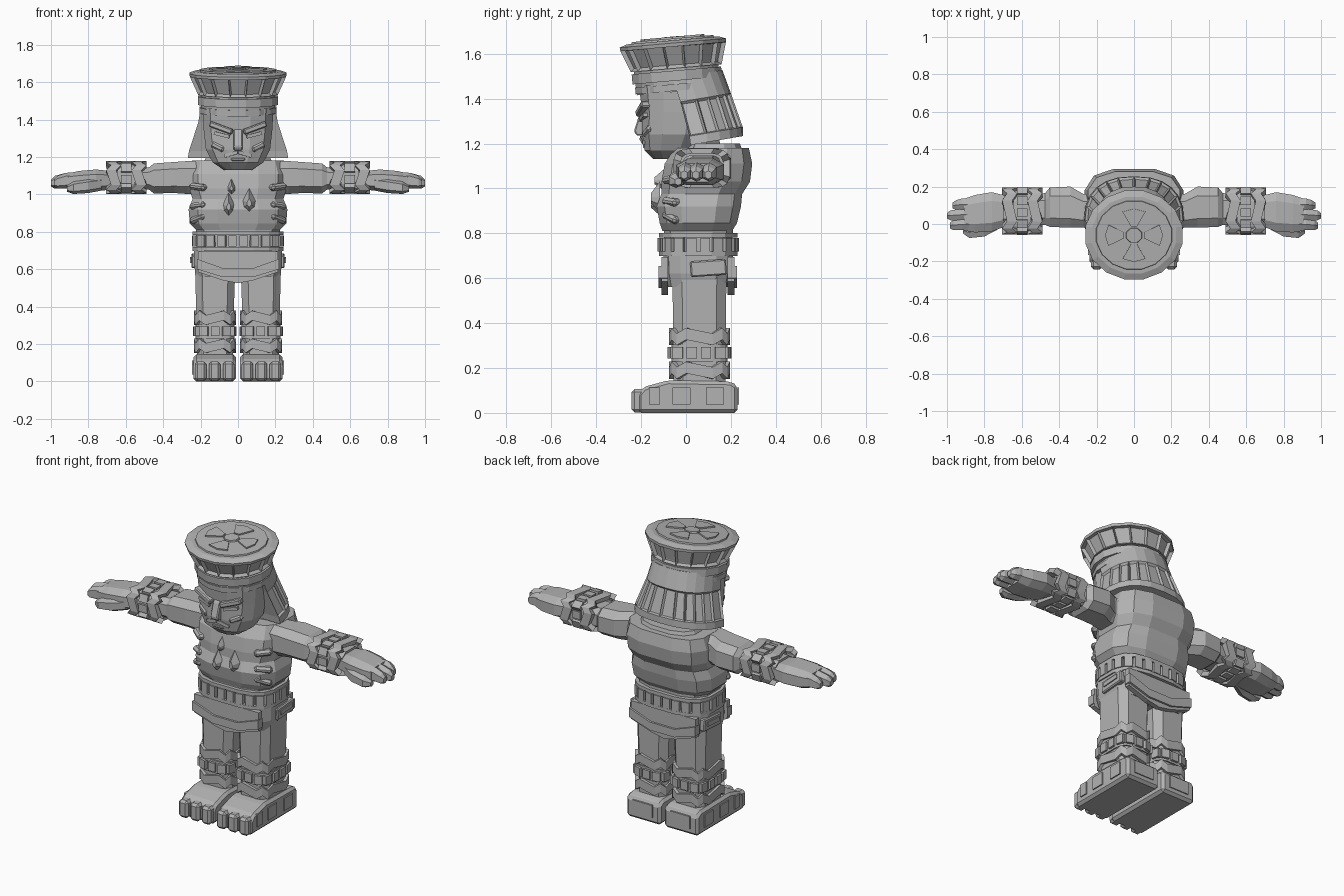
import bpy, bmesh, math
from mathutils import Vector, Matrix, Euler

if "Cube" in bpy.data.objects:
    bpy.data.objects.remove(bpy.data.objects["Cube"])

STONE = bpy.data.materials.new("grey stone")
STONE.use_nodes = True
COL = (0.45, 0.45, 0.45, 1)
STONE.diffuse_color = COL
STONE.node_tree.nodes["Principled BSDF"].inputs["Base Color"].default_value = COL


def finish(bm, name, pair=False, turn=None):
    """Make an object from bm, or a left and right pair of objects."""
    if turn:
        bm.transform(turn)
    for side in (["left_", "right_"] if pair else [""]):
        if side == "right_":
            bm.transform(Matrix.Scale(-1, 4, (1, 0, 0)))
        bmesh.ops.recalc_face_normals(bm, faces=bm.faces)
        me = bpy.data.meshes.new(side + name)
        bm.to_mesh(me)
        me.materials.append(STONE)
        bpy.context.collection.objects.link(bpy.data.objects.new(side + name, me))
    bm.free()


def outline(n, p, half=False):
    """Rounded-square outline with n points, reaching 1 each way."""
    pts = []
    for i in range(n + (1 if half else 0)):
        t = math.pi * i / n if half else 2 * math.pi * (i + 0.5) / n
        c, s = math.cos(t), math.sin(t)
        pts.append((math.copysign(abs(c) ** (2 / p), c), math.copysign(abs(s) ** (2 / p), s)))
    m, k = max(q[0] for q in pts), max(q[1] for q in pts)
    return [(a / m, b / k) for a, b in pts]


def place(axis, h, a, b):
    return Vector((a, b, h)) if axis == "z" else Vector((h, a, b))


def loft(name, rings, n=8, p=3, axis="z", pair=False, turn=None, loop=False,
         zig=0, half=False, slope=0, panels=None, depth=-0.012):
    """Skin rings of (height, centre a, centre b, radius a, radius b)."""
    bm = bmesh.new()
    shape = outline(n, p, half)
    rows = [[bm.verts.new(place(axis, h + zig * (i % 2 - 0.5) + slope * (cb + v * rb),
                                ca + u * ra, cb + v * rb))
             for i, (u, v) in enumerate(shape)] for h, ca, cb, ra, rb in rings]
    inset, m = [], len(shape)
    for r in range(len(rows) if loop else len(rows) - 1):
        low, top = rows[r], rows[(r + 1) % len(rows)]
        for i in range(m):
            j = (i + 1) % m
            f = bm.faces.new((low[i], low[j], top[j], top[i]))
            if panels and panels(r, i):
                inset.append(f)
    if not loop:
        bm.faces.new(rows[0][::-1])
        bm.faces.new(rows[-1])
    bmesh.ops.recalc_face_normals(bm, faces=bm.faces)
    if inset:
        bmesh.ops.inset_individual(bm, faces=inset, thickness=0.012, depth=depth)
    finish(bm, name, pair, turn)


def band(name, lo, hi, ca, cb, ra, rb, n=16, p=4, **kw):
    """Closed strap around a limb or the trunk."""
    k = 0.75
    loft(name, [(lo, ca, cb, ra * k, rb * k), (lo, ca, cb, ra, rb),
                (hi, ca, cb, ra, rb), (hi, ca, cb, ra * k, rb * k)], n, p, loop=True, **kw)


def plates(name, mid, tall, ca, cb, ra, rb, count, wide, thick=0.03, n=16, p=4, axis="z", pair=False):
    """Row of square studs evenly spaced around an outline."""
    bm = bmesh.new()
    pts = [Vector((ca + u * ra, cb + v * rb)) for u, v in outline(n, p)]
    edges = list(zip(pts, pts[1:] + pts[:1]))
    step = sum((b - a).length for a, b in edges) / count
    want, walked = step / 2, 0
    for a, b in edges:
        size, t = (b - a).length, (b - a).normalized()
        out = Vector((t.y, -t.x))
        while want < walked + size:
            c = a + t * (want - walked)
            vs = []
            for h in (-0.5, 0.5):
                for s, d in ((-1, -1), (1, -1), (1, 0), (-1, 0)):
                    q = c + t * s * wide / 2 + out * d * thick
                    vs.append(bm.verts.new(place(axis, mid + h * tall, q.x, q.y)))
            bm.faces.new(vs[:4])
            bm.faces.new(vs[4:])
            for i in range(4):
                j = (i + 1) % 4
                bm.faces.new((vs[i], vs[j], vs[4 + j], vs[4 + i]))
            want += step
        walked += size
    finish(bm, name, pair)


def box(name, loc, size, rot=(0, 0, 0), pair=False, bevel=0.0, turn=None):
    bm = bmesh.new()
    bmesh.ops.create_cube(bm, size=1, matrix=Matrix.Diagonal((*size, 1)))
    if bevel:
        bmesh.ops.bevel(bm, geom=bm.edges[:], offset=bevel, segments=1, affect="EDGES")
    bm.transform(Matrix.Translation(loc) @ Euler([math.radians(a) for a in rot]).to_matrix().to_4x4())
    finish(bm, name, pair, turn)


def prism(name, pts, lo, hi, axis, pair=False, bevel=0.0, turn=None, tip=1.0):
    """Extrude a flat outline along an axis; tip scales the far end."""
    bm = bmesh.new()
    mu, mv = (sum(q[k] for q in pts) / len(pts) for k in (0, 1))
    put = {"x": lambda u, v, w: (w, u, v), "y": lambda u, v, w: (u, w, v),
           "z": lambda u, v, w: (u, v, w)}[axis]
    a = [bm.verts.new(put(u, v, lo)) for u, v in pts]
    b = [bm.verts.new(put(mu + (u - mu) * tip, mv + (v - mv) * tip, hi)) for u, v in pts]
    bm.faces.new(a)
    bm.faces.new(b[::-1])
    for i in range(len(pts)):
        j = (i + 1) % len(pts)
        bm.faces.new((a[i], a[j], b[j], b[i]))
    bmesh.ops.recalc_face_normals(bm, faces=bm.faces)
    if bevel:
        bmesh.ops.bevel(bm, geom=bm.edges[:], offset=bevel, segments=1, affect="EDGES")
    finish(bm, name, pair, turn)


# Feet with toes and side panels
prism("foot", [(-0.215, 0), (-0.215, 0.085), (-0.19, 0.115), (-0.08, 0.145), (0.2, 0.14),
               (0.23, 0.12), (0.23, 0)], 0.012, 0.238, "x", pair=True, bevel=0.015)
for i, x in enumerate((0.05, 0.125, 0.2)):
    box(f"toe_{i}", (x, -0.2, 0.054), (0.062, 0.085, 0.105), pair=True, bevel=0.014)
for i, (y, w) in enumerate(((-0.14, 0.05), (-0.02, 0.08), (0.13, 0.08))):
    box(f"foot_panel_{i}", (0.239, y, 0.075), (0.012, w, 0.075), pair=True)
box("heel_panel", (0.125, 0.23, 0.075), (0.13, 0.012, 0.075), pair=True)

# Legs and ankle straps
loft("leg", [(0.1, 0.123, 0.06, 0.095, 0.115), (0.36, 0.123, 0.06, 0.1, 0.118),
             (0.62, 0.122, 0.06, 0.108, 0.12)], 8, 4, pair=True)
for nm, z in (("upper", 0.34), ("lower", 0.19)):
    band(f"{nm}_ankle_strap", z - 0.026, z + 0.026, 0.124, 0.06, 0.112, 0.135, zig=0.024, pair=True)
band("ankle_core", 0.23, 0.305, 0.124, 0.06, 0.104, 0.125, pair=True)
plates("ankle_stud", 0.268, 0.052, 0.124, 0.06, 0.116, 0.139, 14, 0.045, pair=True)

# Skirt with pointed front and back flaps
loft("skirt", [(0.56, 0, 0.055, 0.222, 0.14), (0.62, 0, 0.055, 0.236, 0.152),
               (0.70, 0, 0.055, 0.236, 0.155)], 12, 4)
for nm, s, y in (("front", -1, 0.055 - 0.135), ("back", 1, 0.055 + 0.13)):
    prism(f"{nm}_flap", [(-0.215, 0.695), (-0.215, 0.585), (-0.08, 0.54), (0, 0.525), (0.08, 0.54),
                         (0.215, 0.585), (0.215, 0.695)], y, y + s * 0.03, "y")
    prism(f"{nm}_flap_trim", [(-0.22, 0.655), (-0.22, 0.60), (-0.08, 0.557), (0.08, 0.557), (0.22, 0.60),
                              (0.22, 0.655), (0.08, 0.605), (-0.08, 0.605)], y, y + s * 0.042, "y")
box("side_pouch", (0.232, 0.10, 0.645), (0.035, 0.16, 0.07), (4, 0, 0), True, 0.006)
box("pouch_slot", (0.25, 0.10, 0.65), (0.012, 0.11, 0.025), (4, 0, 0), True)

# Waist and studded belt
loft("waist", [(0.67, 0, 0.055, 0.222, 0.15), (0.84, 0, 0.055, 0.225, 0.155)], 12, 3)
for nm, z in (("lower", 0.708), ("upper", 0.792)):
    band(f"{nm}_belt_rim", z - 0.01, z + 0.01, 0, 0.055, 0.243, 0.175, p=3)
plates("belt_studs", 0.75, 0.06, 0, 0.055, 0.246, 0.178, 24, 0.044, 0.04, p=3)

# Torso with rib folds and chest drops
loft("torso", [(0.81, 0, 0.05, 0.225, 0.155), (0.845, 0, 0.055, 0.258, 0.172),
               (0.92, 0, 0.057, 0.264, 0.188), (0.975, 0, 0.07, 0.243, 0.18),
               (1.03, 0, 0.088, 0.26, 0.197), (1.11, 0, 0.1, 0.264, 0.195),
               (1.18, 0, 0.115, 0.245, 0.165)], 12, 3)
for i, z in enumerate((0.87, 0.94, 1.04)):
    box(f"rib_fold_{i}", (0.205, -0.055, z), (0.1, 0.07, 0.035), (0, 18 - 12 * i, 38), True, 0.012)
loft("collar", [(1.14, 0, 0.13, 0.2, 0.13), (1.2, 0, 0.13, 0.17, 0.11)], 12, 2.5)
for i, (x, z, s, y) in enumerate(((-0.035, 1.03, 0.036, -0.1), (-0.05, 0.93, 0.052, -0.115),
                                  (0.06, 0.95, 0.055, -0.115))):
    prism(f"chest_drop_{i}", [(x, z + 1.5 * s), (x + 0.6 * s, z + 0.3 * s), (x + 0.6 * s, z - 0.4 * s),
                              (x, z - s), (x - 0.6 * s, z - 0.4 * s), (x - 0.6 * s, z + 0.3 * s)],
          y, y - 0.04, "y", tip=0.35)

# Arms, wrist straps and hands
loft("upper_arm", [(0.2, 0.07, 1.09, 0.09, 0.09), (0.27, 0.07, 1.09, 0.09, 0.088),
                   (0.34, 0.09, 1.09, 0.11, 0.083), (0.45, 0.09, 1.085, 0.105, 0.08),
                   (0.475, 0.08, 1.085, 0.085, 0.06), (0.7, 0.07, 1.08, 0.08, 0.06)],
     8, 3, "x", True)
for nm, x in (("inner", 0.53), ("outer", 0.665)):
    band(f"{nm}_wrist_strap", x - 0.027, x + 0.027, 0.07, 1.09, 0.125, 0.088, axis="x", zig=0.026, pair=True)
band("wrist_core", 0.55, 0.645, 0.07, 1.09, 0.11, 0.076, axis="x", pair=True)
plates("wrist_stud", 0.597, 0.055, 0.07, 1.09, 0.122, 0.088, 12, 0.045, axis="x", pair=True)
loft("palm", [(0.68, 0.07, 1.075, 0.08, 0.05), (0.76, 0.065, 1.075, 0.105, 0.058),
              (0.85, 0.055, 1.07, 0.1, 0.055), (0.91, 0.05, 1.07, 0.085, 0.042)], 8, 3, "x", True)
for i, (y, tip) in enumerate(((0.105, 0.97), (0.05, 1.0), (-0.002, 0.985))):
    loft(f"finger_{i}", [(0.84, y, 1.075, 0.032, 0.045), (0.92, y, 1.073, 0.031, 0.042),
                         (tip - 0.02, y - 0.004, 1.065, 0.027, 0.034),
                         (tip, y - 0.006, 1.06, 0.015, 0.018)], 6, 2.5, "x", True)
loft("thumb", [(0.73, 0.0, 1.055, 0.03, 0.035), (0.8, -0.035, 1.045, 0.032, 0.038),
               (0.88, -0.045, 1.035, 0.03, 0.033), (0.915, -0.035, 1.03, 0.015, 0.016)], 6, 2.5, "x", True)

# Neck, head and face
loft("neck", [(1.12, 0, 0.06, 0.12, 0.1), (1.3, 0, 0.04, 0.12, 0.1)], 8, 2)
loft("head", [(1.13, 0, -0.075, 0.075, 0.07), (1.17, 0, -0.07, 0.135, 0.115), (1.24, 0, -0.055, 0.172, 0.14),
              (1.34, 0, -0.045, 0.183, 0.15), (1.46, 0, -0.04, 0.19, 0.17)], 12, 2.6)
prism("nose", [(-0.18, 1.36), (-0.205, 1.34), (-0.232, 1.255), (-0.22, 1.235), (-0.17, 1.235)],
      -0.024, 0.024, "x", bevel=0.006)
box("brow", (0.088, -0.188, 1.355), (0.13, 0.05, 0.03), (0, -20, 12), True, 0.006)
box("eye", (0.085, -0.185, 1.318), (0.085, 0.03, 0.018), (0, -14, 12), True)
box("cheek", (0.105, -0.165, 1.255), (0.08, 0.04, 0.035), (0, -25, 22), True, 0.01)
box("upper_lip", (0.035, -0.18, 1.215), (0.075, 0.04, 0.018), (0, 16, 10), True)
box("lower_lip", (0, -0.172, 1.188), (0.075, 0.04, 0.018), bevel=0.005)

# Flared hair with pleats
loft("hair", [(1.19, 0, 0.02, 0.268, 0.235), (1.23, 0, 0.015, 0.262, 0.238), (1.39, 0, -0.025, 0.212, 0.225),
              (1.5, 0, -0.06, 0.195, 0.222)], 12, 2.4, half=True, slope=0.17,
     panels=lambda r, i: r == 1 and i < 12)

# Tilted drum hat
TILT = (Matrix.Translation((0, -0.05, 1.55)) @ Matrix.Rotation(math.radians(5), 4, "X")
        @ Matrix.Translation((0, 0.05, -1.55)))
HC = (0, -0.045)
loft("hat_drum", [(1.43, *HC, 0.195, 0.185), (1.56, *HC, 0.2, 0.19)], 16, 2, turn=TILT)
band("lower_hat_band", 1.435, 1.465, *HC, 0.205, 0.19, p=2, turn=TILT)
band("upper_hat_band", 1.48, 1.525, *HC, 0.214, 0.2, p=2, turn=TILT)
loft("hat_crown", [(1.535, *HC, 0.213, 0.203), (1.632, -0.0, -0.05, 0.257, 0.236),
                   (1.648, 0, -0.05, 0.26, 0.238), (1.66, 0, -0.05, 0.225, 0.205)], 16, 2,
     turn=TILT, panels=lambda r, i: r == 0, depth=-0.018)
loft("hat_disc", [(1.65, 0, -0.05, 0.205, 0.187), (1.668, 0, -0.05, 0.2, 0.182)], 16, 2, turn=TILT)
loft("hat_hub", [(1.66, 0, -0.05, 0.045, 0.042), (1.677, 0, -0.05, 0.04, 0.037)], 8, 2, turn=TILT)
for i in range(4):
    mid = i * math.pi / 2
    prism(f"hat_spoke_{i}", [(r * math.cos(mid + a), -0.05 + 0.92 * r * math.sin(mid + a))
                             for r, a in ((0.055, -0.3), (0.15, -0.42), (0.155, 0), (0.15, 0.42), (0.055, 0.3))],
          1.66, 1.676, "z", turn=TILT)
